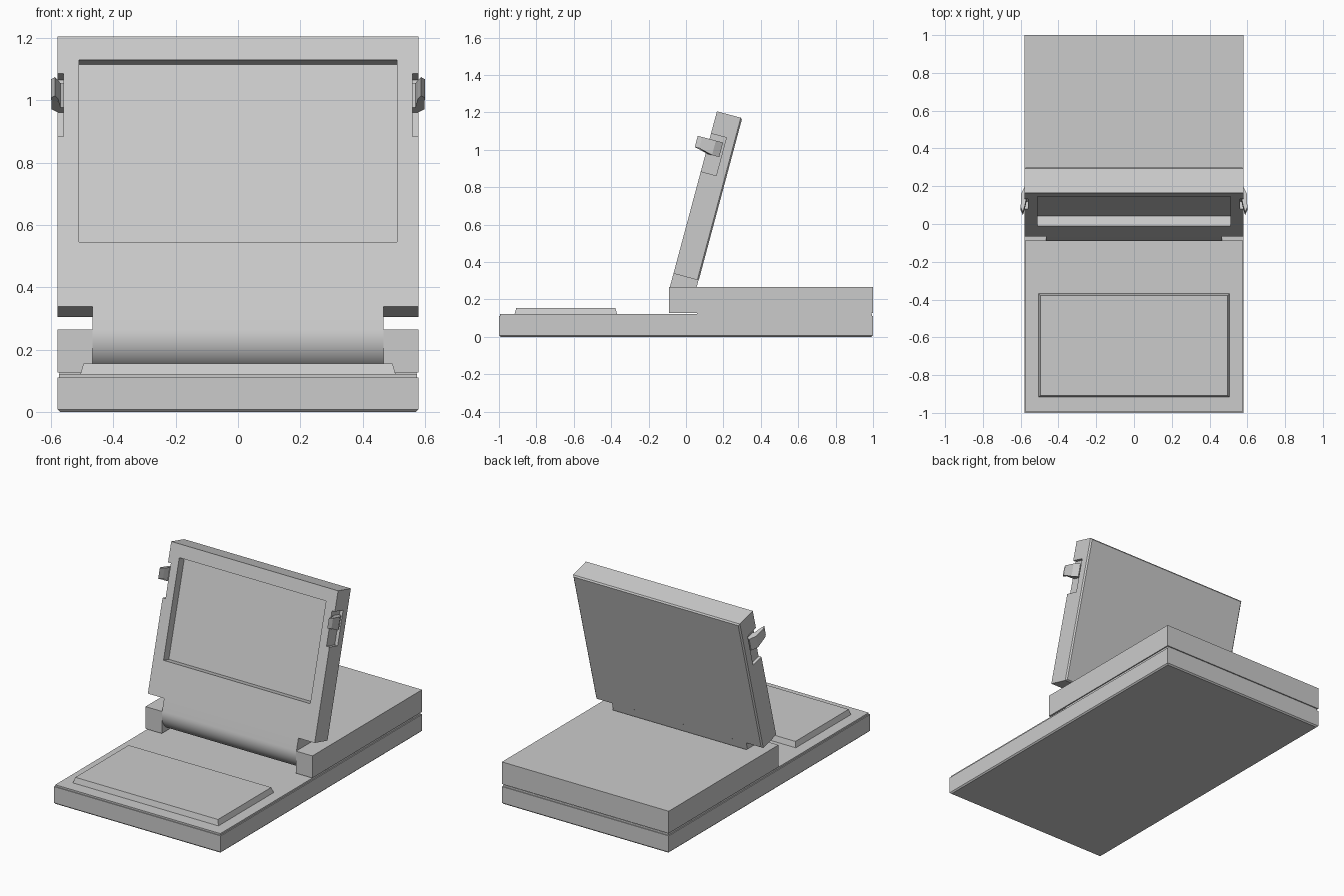
import bpy, bmesh, math
from mathutils import Matrix

if "Cube" in bpy.data.objects:
    bpy.data.objects.remove(bpy.data.objects["Cube"])

grey = bpy.data.materials.new("light_grey")
grey.use_nodes = True
COLOUR = (0.6, 0.6, 0.6, 1)
grey.diffuse_color = COLOUR
grey.node_tree.nodes["Principled BSDF"].inputs["Base Color"].default_value = COLOUR

# Frame of the tilted lid: y runs through its thickness, z up along it
LID = Matrix.Translation((0, -0.067, 0.338)) @ Matrix.Rotation(math.radians(-15), 4, "X")


def finish(name, bm, matrix=Matrix()):
    bmesh.ops.recalc_face_normals(bm, faces=bm.faces)
    mesh = bpy.data.meshes.new(name)
    bm.to_mesh(mesh)
    bm.free()
    mesh.materials.append(grey)
    obj = bpy.data.objects.new(name, mesh)
    obj.matrix_world = matrix
    bpy.context.collection.objects.link(obj)
    return obj


def prism(name, points, axis, lo, hi, matrix=Matrix()):
    """Extrude a 2D outline along x or z."""
    bm = bmesh.new()
    place = (lambda a, b, t: (t, a, b)) if axis == "x" else (lambda a, b, t: (a, b, t))
    rings = [[bm.verts.new(place(a, b, t)) for a, b in points] for t in (lo, hi)]
    for ring in rings:
        bm.faces.new(ring)
    for i in range(len(points)):
        j = (i + 1) % len(points)
        bm.faces.new((rings[0][i], rings[0][j], rings[1][j], rings[1][i]))
    return finish(name, bm, matrix)


def box(name, x, y, z, matrix=Matrix(), taper=0, chamfer=0, edge_rule=None):
    """Box from ranges; taper shrinks the top, edge_rule picks chamfered edges."""
    bm = bmesh.new()
    bmesh.ops.create_cube(bm, size=1)
    for v in bm.verts:
        t = taper if v.co.z > 0 else 0
        v.co = [(r[0] + r[1]) / 2 + (1 if c > 0 else -1) * ((r[1] - r[0]) / 2 - s)
                for c, r, s in zip(v.co, (x, y, z), (t, t, 0))]
    if chamfer:
        edges = [e for e in bm.edges if all(edge_rule(v.co) for v in e.verts)]
        bmesh.ops.bevel(bm, geom=edges, offset=chamfer, segments=1, affect="EDGES")
    return finish(name, bm, matrix)


def cut(obj, cutter):
    mod = obj.modifiers.new("cut", "BOOLEAN")
    mod.operation = "DIFFERENCE"
    mod.solver = "EXACT"
    mod.object = cutter
    bpy.context.view_layer.objects.active = obj
    bpy.ops.object.modifier_apply(modifier=mod.name)
    bpy.data.objects.remove(cutter)


# Base slab, its inset lip and the raised front pad
box("base", (-0.58, 0.58), (-1, 1), (0, 0.11), chamfer=0.008, edge_rule=lambda c: c.z < 0.01)
box("base_lip", (-0.574, 0.574), (-0.995, 0.995), (0.109, 0.121))
box("front_pad", (-0.506, 0.506), (-0.917, -0.368), (0.12, 0.155), taper=0.01)

# Rear body with a slot for the hinge between two ears
body_outline = [(-0.58, -0.09), (-0.467, -0.09), (-0.467, 0.065), (0.467, 0.065),
                (0.467, -0.09), (0.58, -0.09), (0.58, 1), (-0.58, 1)]
prism("rear_body", body_outline, "z", 0.126, 0.265)
box("body_seam", (-0.573, 0.573), (0.06, 0.993), (0.12, 0.127))

# Lid with a screen recess and a notch on each side
lid = box("lid", (-0.58, 0.58), (0, 0.14), (0, 0.898), LID, chamfer=0.008,
          edge_rule=lambda c: c.y > 0.1)
cut(lid, box("recess_cutter", (-0.51, 0.51), (-0.05, 0.055), (0.214, 0.82), LID))
for side in (-1, 1):
    span = sorted((side * 0.56, side * 0.65))
    cut(lid, box("notch_cutter", span, (-0.05, 0.085), (0.565, 0.775), LID))

# Rounded hinge tongue running down from the lid
R, DROP = 0.11, -0.075
arc = [math.radians(180 + 105 * i / 16) for i in range(17)]
tongue = [(0, 0.02)] + [(R + R * math.cos(a), DROP + R * math.sin(a)) for a in arc]
tongue.append((tongue[-1][0], 0.02))
hinge = prism("hinge_tongue", tongue, "x", -0.467, 0.467, LID)
bpy.ops.object.select_all(action="DESELECT")
hinge.select_set(True)
bpy.context.view_layer.objects.active = hinge
bpy.ops.object.shade_smooth_by_angle(angle=math.radians(30))

# Flared side latches
hook = [(0.55, 0.07), (0.578, 0.075), (0.598, 0.035), (0.6, -0.04),
        (0.588, -0.065), (0.578, -0.03), (0.57, 0.01), (0.55, 0.02)]
for side, label in ((1, "left"), (-1, "right")):
    latch = prism(label + "_latch", [(side * x, y) for x, y in hook], "z", 0.665, 0.745, LID)
    for v in latch.data.vertices:
        if v.co.y < -0.02 and v.co.z < 0.7:
            v.co.z += 0.018
